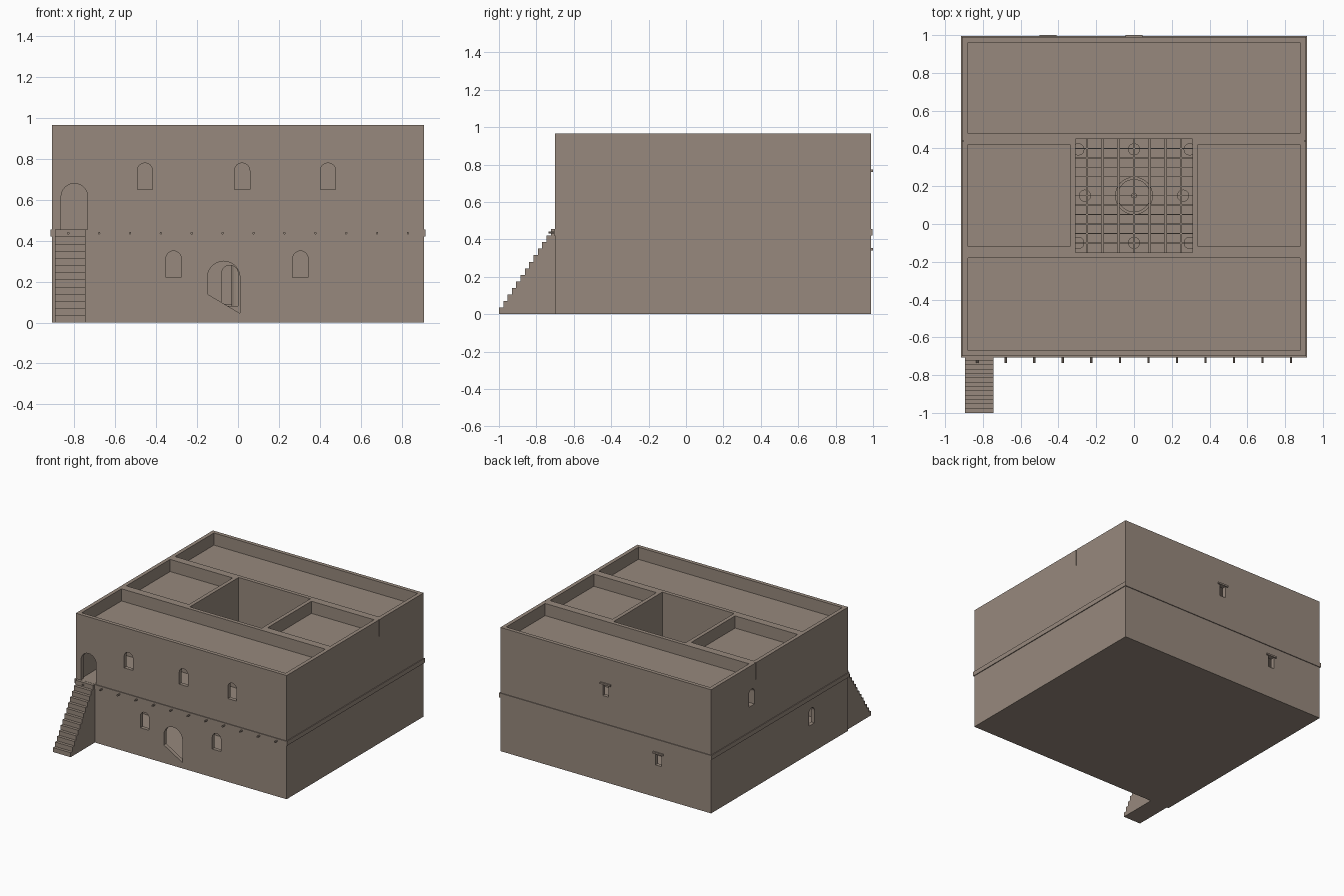
import bpy, bmesh, math
from mathutils import Matrix, Vector

old = bpy.data.objects.get("Cube")
if old:
    bpy.data.objects.remove(old, do_unlink=True)

# Single earthen plaster colour
clay = bpy.data.materials.new("clay plaster")
clay.use_nodes = True
COLOR = (0.31, 0.25, 0.205, 1)
clay.diffuse_color = COLOR
bsdf = clay.node_tree.nodes["Principled BSDF"]
bsdf.inputs["Base Color"].default_value = COLOR
bsdf.inputs["Roughness"].default_value = 0.9

# Main dimensions
X, FRONT, BACK, TOP = 0.91, -0.70, 0.99, 0.965
T = 0.03
COURT_X, COURT_F, COURT_B = 0.31, -0.15, 0.45
FLOOR, MID, UPPER, CEIL, ROOF = 0.04, 0.42, 0.455, 0.835, 0.87


def box(bm, x0, x1, y0, y1, z0, z1):
    size = Vector((x1 - x0, y1 - y0, z1 - z0))
    mid = Vector((x0 + x1, y0 + y1, z0 + z1)) / 2
    bmesh.ops.create_cube(bm, size=1, matrix=Matrix.Translation(mid) @ Matrix.Diagonal((*size, 1)))


def prism(bm, pts, axis, a, b):
    """Extrude a (u, z) outline from a to b along x or y."""
    place = (lambda u, z: (u, a, z)) if axis == "y" else (lambda u, z: (a, u, z))
    face = bm.faces.new([bm.verts.new(place(u, z)) for u, z in pts])
    ext = bmesh.ops.extrude_face_region(bm, geom=[face])["geom"]
    move = Vector((0, b - a, 0)) if axis == "y" else Vector((b - a, 0, 0))
    bmesh.ops.translate(bm, vec=move, verts=[v for v in ext if isinstance(v, bmesh.types.BMVert)])


def cylinder(bm, r, depth, center, sides=16, lying=False):
    turn = Matrix.Rotation(math.pi / 2, 4, "X") if lying else Matrix()
    bmesh.ops.create_cone(bm, cap_ends=True, segments=sides, radius1=r, radius2=r,
                          depth=depth, matrix=Matrix.Translation(center) @ turn)


def arch(c, w, z0, z1, n=12):
    r = w / 2
    curve = [(c + r * math.cos(math.pi * i / n), z1 - r + r * math.sin(math.pi * i / n))
             for i in range(n + 1)]
    return [(c - r, z0), (c + r, z0)] + curve


def make(name, bm):
    bmesh.ops.recalc_face_normals(bm, faces=bm.faces)
    mesh = bpy.data.meshes.new(name)
    bm.to_mesh(mesh)
    bm.free()
    mesh.materials.append(clay)
    ob = bpy.data.objects.new(name, mesh)
    bpy.context.collection.objects.link(ob)
    return ob


# Rooms, roof wells and courtyard to hollow out
rooms = bmesh.new()
plans = [(-X + T, X - T, FRONT + T, COURT_F - T), (-X + T, X - T, COURT_B + T, BACK - T)]
for s in (-1, 1):
    x0, x1 = sorted((s * (COURT_X + T), s * (X - T)))
    plans.append((x0, x1, COURT_F + T, COURT_B - T))
for plan in plans:
    for z0, z1 in ((FLOOR, MID), (UPPER, CEIL), (ROOF, TOP + 0.1)):
        box(rooms, *plan, z0, z1)
box(rooms, -COURT_X, COURT_X, COURT_F, COURT_B, FLOOR, TOP + 0.1)

# Doors, windows and seams to cut through the walls
holes = bmesh.new()
outer, inner = FRONT - 0.05, FRONT + T + 0.02
for c in (-0.455, 0.02, 0.44):
    prism(holes, arch(c, 0.075, 0.65, 0.78), "y", outer, inner)
for c in (-0.315, 0.305):
    prism(holes, arch(c, 0.075, 0.22, 0.35), "y", outer, inner)
prism(holes, arch(-0.80, 0.13, UPPER + 0.001, 0.68), "y", outer, inner)
gate = arch(-0.07, 0.16, 0.14, 0.30)
gate[1] = (0.01, FLOOR + 0.005)
prism(holes, gate, "y", outer, inner)
prism(holes, arch(-0.04, 0.08, 0.08, 0.28), "y", COURT_F - T - 0.02, COURT_F + 0.02)
BACK_WINDOWS = ((0.0, 0.67, 0.76), (-0.455, 0.25, 0.34))
for c, z0, z1 in BACK_WINDOWS:
    box(holes, c - 0.025, c + 0.025, BACK - T - 0.02, BACK + 0.05, z0, z1)
for c, z0, z1 in ((0.49, 0.65, 0.78), (-0.25, 0.22, 0.35)):
    prism(holes, arch(c, 0.07, z0, z1), "x", -X - 0.05, -X + T + 0.02)
for s in (-1, 1):
    x0, x1 = sorted((s * (X - 0.008), s * (X + 0.05)))
    box(holes, x0, x1, 0.437, 0.443, CEIL, TOP + 0.1)

# House body
body = bmesh.new()
box(body, -X, X, FRONT, BACK, 0, TOP)
house = make("house_walls", body)
cutters = [make("room_cutter", rooms), make("opening_cutter", holes)]
for cutter in cutters:
    cutter.hide_render = True
    mod = house.modifiers.new("cut", "BOOLEAN")
    mod.operation, mod.solver, mod.object = "DIFFERENCE", "EXACT", cutter
bpy.context.view_layer.update()
cut_mesh = bpy.data.meshes.new_from_object(house.evaluated_get(bpy.context.evaluated_depsgraph_get()))
house.modifiers.clear()
house.data = cut_mesh
for cutter in cutters:
    bpy.data.objects.remove(cutter, do_unlink=True)

# Belt course around the storey line
belt = bmesh.new()
P = 0.006
for s in (-1, 1):
    x0, x1 = sorted((s * (X - P), s * (X + P)))
    box(belt, x0, x1, FRONT - P, BACK + P, MID, UPPER)
for y in (FRONT, BACK):
    box(belt, -X, X, y - P, y + P, MID, UPPER)
make("belt_course", belt)

# Outside stair
stair = bmesh.new()
STEPS = 13
run, rise = 0.30 / STEPS, UPPER / STEPS
outline = [(FRONT, 0), (-1.0, 0)]
for i in range(STEPS):
    y = -1.0 + i * run
    outline += [(y, (i + 1) * rise), (y + run, (i + 1) * rise)]
prism(stair, outline, "x", -0.895, -0.745)
make("outside_stair", stair)

# Protruding floor beam ends
ends = bmesh.new()
for i in range(12):
    cylinder(ends, 0.006, 0.04, (-0.83 + i * 0.151, FRONT - 0.015, 0.437), 10, True)
make("beam_ends", ends)

# Lintels over the back windows
lintels = bmesh.new()
for c, z0, z1 in BACK_WINDOWS:
    box(lintels, c - 0.045, c + 0.045, BACK - 0.005, BACK + 0.01, z1, z1 + 0.013)
make("window_lintels", lintels)

# Courtyard columns
columns = bmesh.new()
for x, y in ((-0.295, 0.395), (0, 0.395), (0.295, 0.395), (-0.26, 0.15), (0.26, 0.15),
             (-0.295, -0.1), (0, -0.1), (0.295, -0.1)):
    cylinder(columns, 0.032, MID - FLOOR, (x, y, (MID + FLOOR) / 2), 20)
make("courtyard_columns", columns)

# Open beam lattice above the courtyard
lattice = bmesh.new()
for i in range(-3, 4):
    box(lattice, i * 0.083 - 0.005, i * 0.083 + 0.005, COURT_F, COURT_B, MID, MID + 0.015)
for i in range(11):
    y = -0.10 + i * 0.05
    box(lattice, -COURT_X, COURT_X, y - 0.002, y + 0.002, MID + 0.015, MID + 0.02)
make("courtyard_lattice", lattice)

# Round basin with a central spout
basin = bmesh.new()
rings = []
for r, z in ((0.10, FLOOR), (0.10, 0.09), (0.085, 0.09), (0.085, 0.06)):
    rings.append([basin.verts.new((r * math.cos(math.tau * k / 32), 0.15 + r * math.sin(math.tau * k / 32), z))
                  for k in range(32)])
for a, b in zip(rings, rings[1:]):
    for k in range(32):
        basin.faces.new((a[k - 1], a[k], b[k], b[k - 1]))
basin.faces.new(rings[0])
basin.faces.new(rings[-1])
cylinder(basin, 0.015, 0.08, (0, 0.15, 0.09), 12)
make("courtyard_basin", basin)
